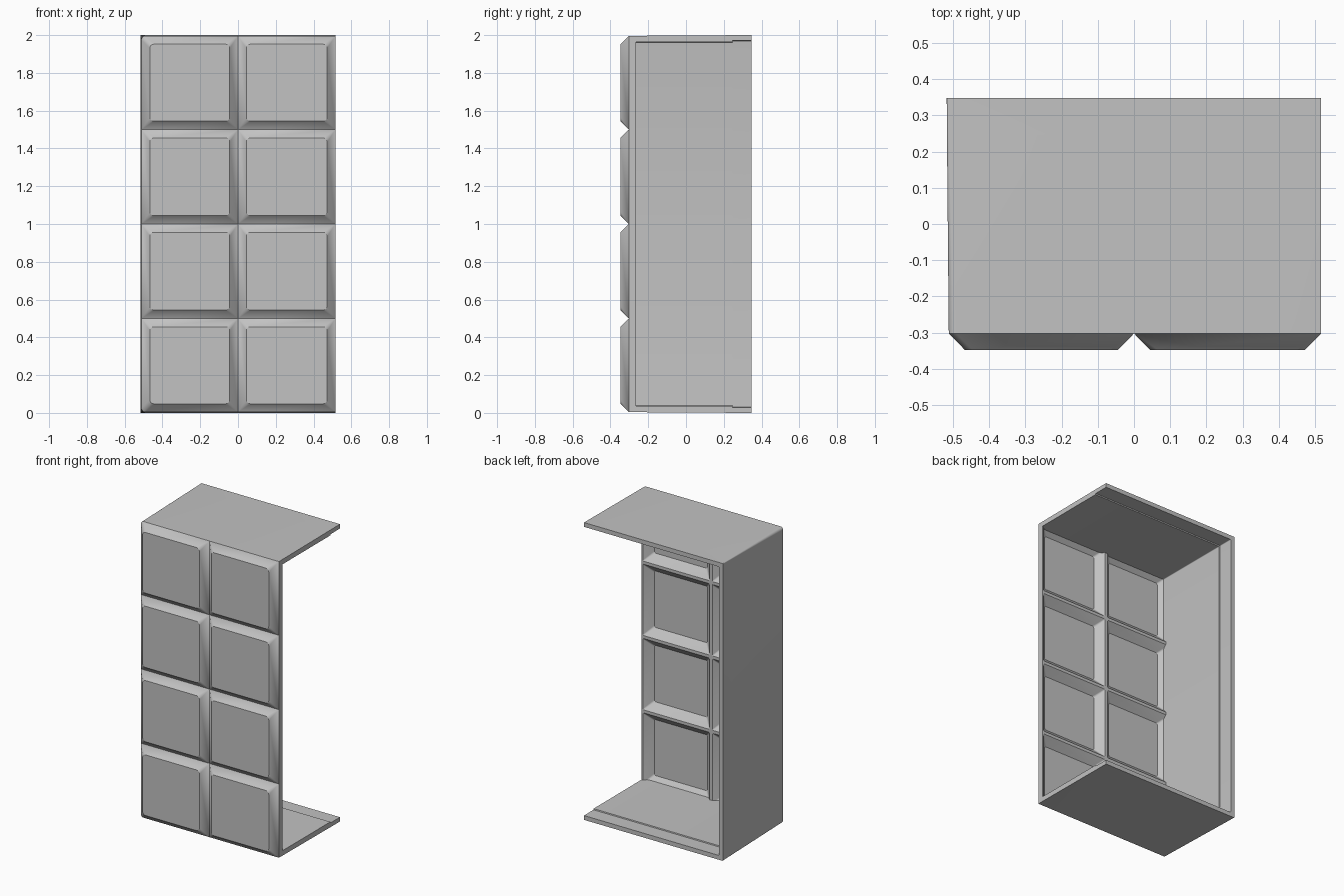
import bpy, bmesh, math

if "Cube" in bpy.data.objects:
    bpy.data.objects.remove(bpy.data.objects["Cube"])

grey = bpy.data.materials.new("plain_grey")
grey.use_nodes = True
COL = (0.54, 0.54, 0.54, 1)
grey.diffuse_color = COL
grey.node_tree.nodes["Principled BSDF"].inputs["Base Color"].default_value = COL

X0, X1 = -0.511, 0.516      # front panel extents
Z0, Z1 = 0.004, 1.996
STEPS = 6                   # segments in each rounded corner


def finish(bm, name):
    bmesh.ops.remove_doubles(bm, verts=bm.verts, dist=0.0002)
    bmesh.ops.recalc_face_normals(bm, faces=bm.faces)
    mesh = bpy.data.meshes.new(name)
    bm.to_mesh(mesh)
    bm.free()
    mesh.materials.append(grey)
    ob = bpy.data.objects.new(name, mesh)
    bpy.context.collection.objects.link(ob)
    bpy.ops.object.select_all(action='DESELECT')
    ob.select_set(True)
    bpy.context.view_layer.objects.active = ob
    bpy.ops.object.shade_smooth_by_angle(angle=math.radians(30))
    return ob


def arc(cx, cz, r, start):
    """Quarter turn of points, counter-clockwise from the start angle."""
    return [(cx + r * math.cos(math.radians(start + 90 * i / STEPS)),
             cz + r * math.sin(math.radians(start + 90 * i / STEPS)))
            for i in range(STEPS + 1)]


def rounded_rect(x0, x1, z0, z1, radii):
    """Corner order: top right, top left, bottom left, bottom right."""
    a, b, c, d = radii
    return (arc(x1 - a, z1 - a, a, 0) + arc(x0 + b, z1 - b, b, 90)
            + arc(x0 + c, z0 + c, c, 180) + arc(x1 - d, z0 + d, d, 270))


def ring(bm, pts, y):
    return [bm.verts.new((x, y, z)) for x, z in pts]


def bridge(bm, a, b, keep=lambda p, q: True):
    n = len(a)
    for i in range(n):
        j = (i + 1) % n
        if keep(a[i].co, a[j].co):
            bm.faces.new((a[i], a[j], b[j], b[i]))


# Cushioned front panel: eight hollow raised cells
def on_open_edge(p, q):
    return p.x > X1 - 1e-4 and q.x > X1 - 1e-4


bm = bmesh.new()
columns = [(X0, 0.0), (0.0, X1)]
rows = [Z0, 0.5, 1.0, 1.5, Z1]
for ci, (xa, xb) in enumerate(columns):
    for ri in range(4):
        za, zb = rows[ri], rows[ri + 1]
        outer_r = (0, 0.02 if ci == 0 and ri == 3 else 0,
                   0.02 if ci == 0 and ri == 0 else 0, 0)

        def cell(inset, radii, y):
            return ring(bm, rounded_rect(xa + inset, xb - inset,
                                         za + inset, zb - inset, radii), y)
        edge = cell(0, outer_r, -0.302)
        face = cell(0.044, (0.022,) * 4, -0.347)
        back = cell(0, outer_r, -0.265)
        lip = cell(0.01, (0.006,) * 4, -0.265)
        recess = cell(0.06, (0.012,) * 4, -0.314)
        bridge(bm, edge, face)
        bm.faces.new(face)
        bridge(bm, back, lip)
        bridge(bm, lip, recess)
        bm.faces.new(recess)
        bridge(bm, edge, back, on_open_edge)
finish(bm, "cushioned_front_panel")


# Casing: top, side wall and floor, open at one side and at the back
def section(bm, y, grow, r_out, thick):
    xo, zo, zt = -0.511 - grow, 0.004 - grow * 0.7, 1.996 + grow * 0.7
    outer = ([(X1, zt)] + arc(xo + r_out, zt - r_out, r_out, 90)
             + arc(xo + r_out, zo + r_out, r_out, 180) + [(X1, zo)])
    xi, zi, zj, r = xo + thick, zo + thick, zt - thick, 0.005
    inner = ([(X1, zj)] + arc(xi + r, zj - r, r, 90)
             + arc(xi + r, zi + r, r, 180) + [(X1, zi)])
    return ring(bm, outer + inner[::-1], y)


bm = bmesh.new()
stations = [section(bm, -0.302, 0.0, 0.02, 0.033),
            section(bm, 0.245, 0.005, 0.007, 0.036),
            section(bm, 0.247, 0.005, 0.007, 0.029),
            section(bm, 0.347, 0.0057, 0.004, 0.029)]
for a, b in zip(stations, stations[1:]):
    bridge(bm, a, b)
# Back rim
rim = stations[-1]
half = len(rim) // 2
for i in range(half - 1):
    bm.faces.new((rim[i], rim[i + 1], rim[-2 - i], rim[-1 - i]))
finish(bm, "casing_shell")
